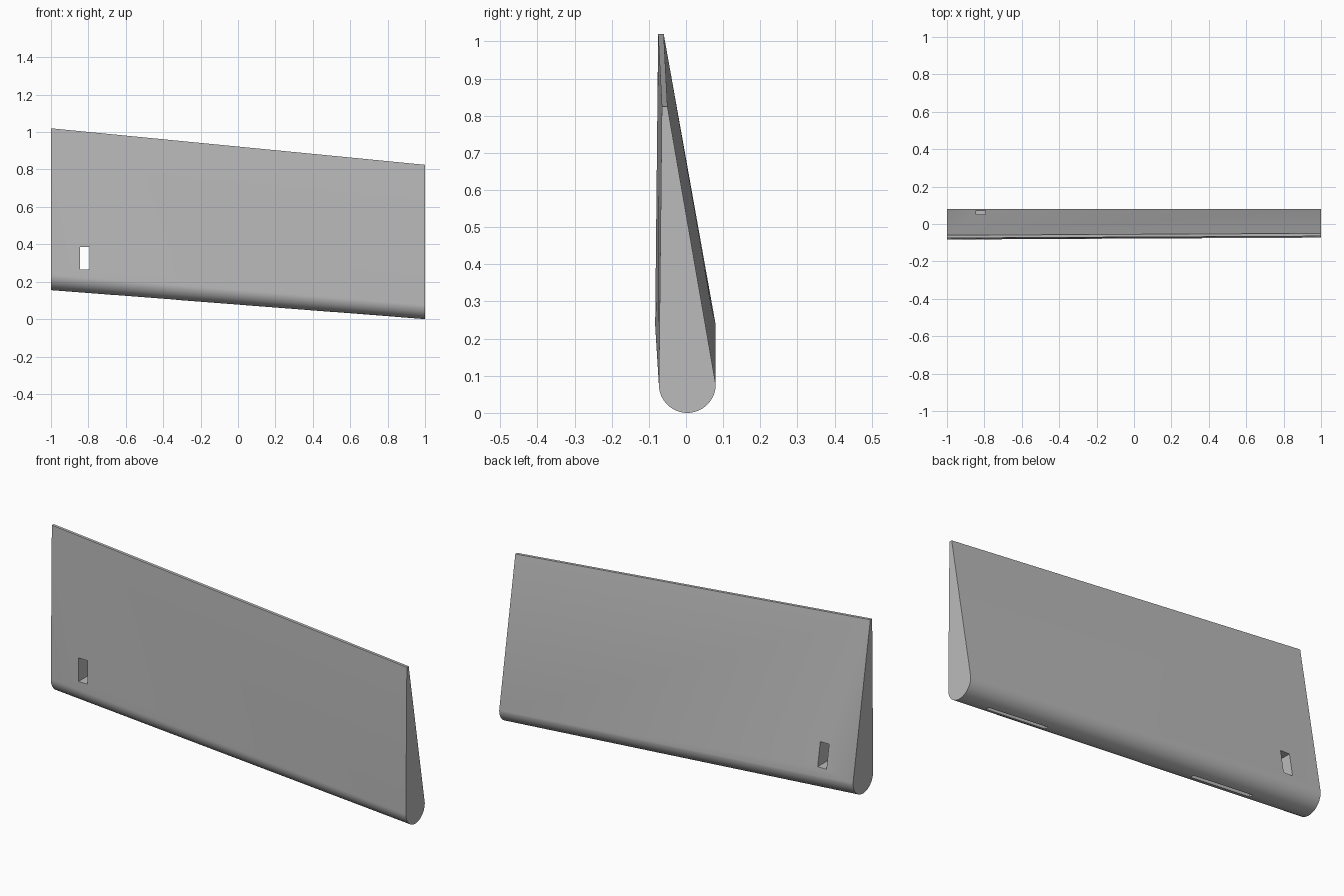
import bpy, bmesh, math

cube = bpy.data.objects.get("Cube")
if cube:
    bpy.data.objects.remove(cube, do_unlink=True)

grey = bpy.data.materials.new("plain_grey")
grey.use_nodes = True
colour = (0.5, 0.5, 0.5, 1)
grey.diffuse_color = colour
grey.node_tree.nodes["Principled BSDF"].inputs["Base Color"].default_value = colour

ARC_STEPS = 32


def new_object(name, bm):
    bmesh.ops.recalc_face_normals(bm, faces=bm.faces[:])
    mesh = bpy.data.meshes.new(name)
    bm.to_mesh(mesh)
    bm.free()
    mesh.materials.append(grey)
    obj = bpy.data.objects.new(name, mesh)
    bpy.context.collection.objects.link(obj)
    return obj


def section(bm, x, front, back, base, top, top_front, top_back):
    """Teardrop outline: thin flat edge above, round nose below."""
    mid, radius = (front + back) / 2, (back - front) / 2
    points = [(top_back, top), (top_front, top)]
    for i in range(ARC_STEPS + 1):
        a = math.pi * (1 + i / ARC_STEPS)
        points.append((mid + radius * math.cos(a), base + radius * (1 + math.sin(a))))
    return [bm.verts.new((x, y, z)) for y, z in points]


# Tapered slanting blade, lofted between its two end sections
bm = bmesh.new()
right_end = section(bm, -1, -0.083, 0.08, 0.155, 1.02, -0.075, -0.06)
left_end = section(bm, 1, -0.073, 0.08, 0.0, 0.825, -0.065, -0.05)
bm.faces.new(right_end)
bm.faces.new(left_end)
count = len(right_end)
for i in range(count):
    j = (i + 1) % count
    bm.faces.new((right_end[i], right_end[j], left_end[j], left_end[i]))
blade = new_object("blade", bm)


def cut(name, centre, size, tilt=0):
    """Subtract a box from the blade."""
    bm = bmesh.new()
    bmesh.ops.create_cube(bm, size=1)
    bmesh.ops.scale(bm, vec=size, verts=bm.verts[:])
    cutter = new_object(name, bm)
    cutter.location = centre
    cutter.rotation_euler.y = tilt
    cutter.hide_render = True
    cutter.hide_set(True)
    mod = blade.modifiers.new(name, "BOOLEAN")
    mod.operation = "DIFFERENCE"
    mod.solver = "EXACT"
    mod.object = cutter
    return cutter


cutters = []
# Window right through the blade
cutters.append(cut("window_cutter", (-0.82, 0, 0.325), (0.05, 0.5, 0.12)))

# Two narrow slots along the rounded underside
slope = math.atan(0.155 / 2)
for side, x in (("left", 0.67), ("right", -0.5)):
    z = 0.155 * (1 - x) / 2
    cutters.append(cut(side + "_slot_cutter", (x, 0, z), (0.34, 0.02, 0.08), slope))

# Bake the cuts and remove the cutters
bpy.context.view_layer.update()
bpy.ops.object.select_all(action="DESELECT")
blade.select_set(True)
bpy.context.view_layer.objects.active = blade
for mod in list(blade.modifiers):
    bpy.ops.object.modifier_apply(modifier=mod.name)
for cutter in cutters:
    bpy.data.objects.remove(cutter, do_unlink=True)

bpy.ops.object.shade_smooth_by_angle(angle=math.radians(30))
